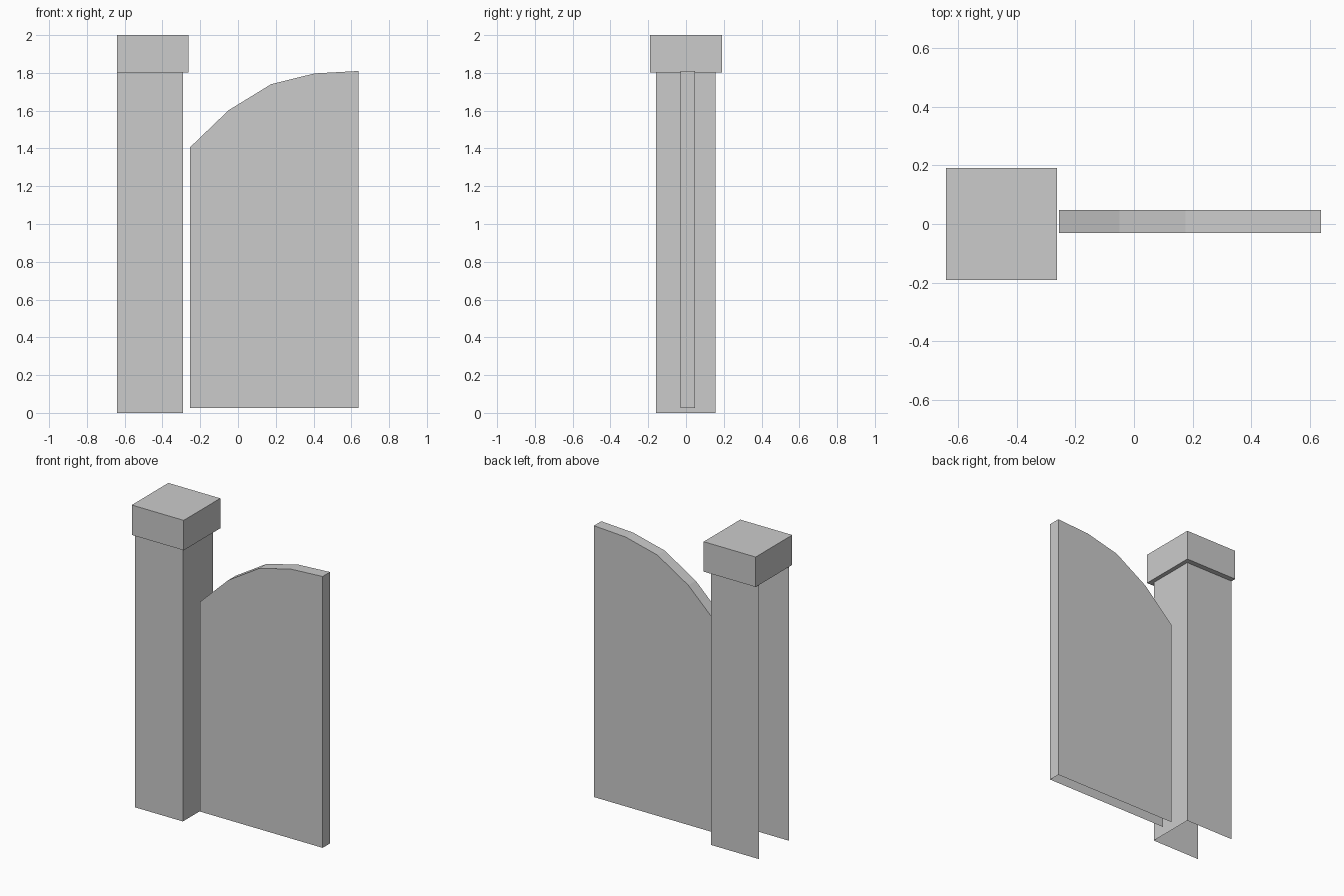
import bpy, bmesh

if "Cube" in bpy.data.objects:
    bpy.data.objects.remove(bpy.data.objects["Cube"])


def extruded_part(name, profile, axis_point, lo, hi, skip):
    """Prism from a 2D profile; skip lists open sides (edge indices, 'lo', 'hi')."""
    bm = bmesh.new()
    near = [bm.verts.new(axis_point(a, b, lo)) for a, b in profile]
    far = [bm.verts.new(axis_point(a, b, hi)) for a, b in profile]
    n = len(profile)
    if 'lo' not in skip:
        bm.faces.new(near)
    if 'hi' not in skip:
        bm.faces.new(far[::-1])
    for i in range(n):
        if i not in skip:
            j = (i + 1) % n
            bm.faces.new((near[j], near[i], far[i], far[j]))
    mesh = bpy.data.meshes.new(name)
    bm.to_mesh(mesh)
    bm.free()
    obj = bpy.data.objects.new(name, mesh)
    bpy.context.collection.objects.link(obj)
    return obj


def along_y(x, z, y):
    return (x, y, z)


def box_profile(x0, x1, z0, z1):
    return [(x0, z0), (x1, z0), (x1, z1), (x0, z1)]


# Gate post: hollow, open underneath, on top (covered by cap) and on the wall side
extruded_part("gate_post", box_profile(-0.64, -0.29, 0, 1.803), along_y,
              -0.159, 0.156, {0, 2, 3})

# Closed square cap, flush with the wall side
extruded_part("post_cap", box_profile(-0.64, -0.262, 1.803, 2.0), along_y,
              -0.19, 0.19, set())

# Gate leaf with a faceted rising top, open underneath and on the hinge side
leaf = [(-0.255, 0.025), (0.637, 0.025), (0.637, 1.81), (0.405, 1.797),
        (0.175, 1.74), (-0.05, 1.602), (-0.255, 1.405)]
extruded_part("gate_leaf", leaf, along_y, -0.03, 0.047, {0, 6})
